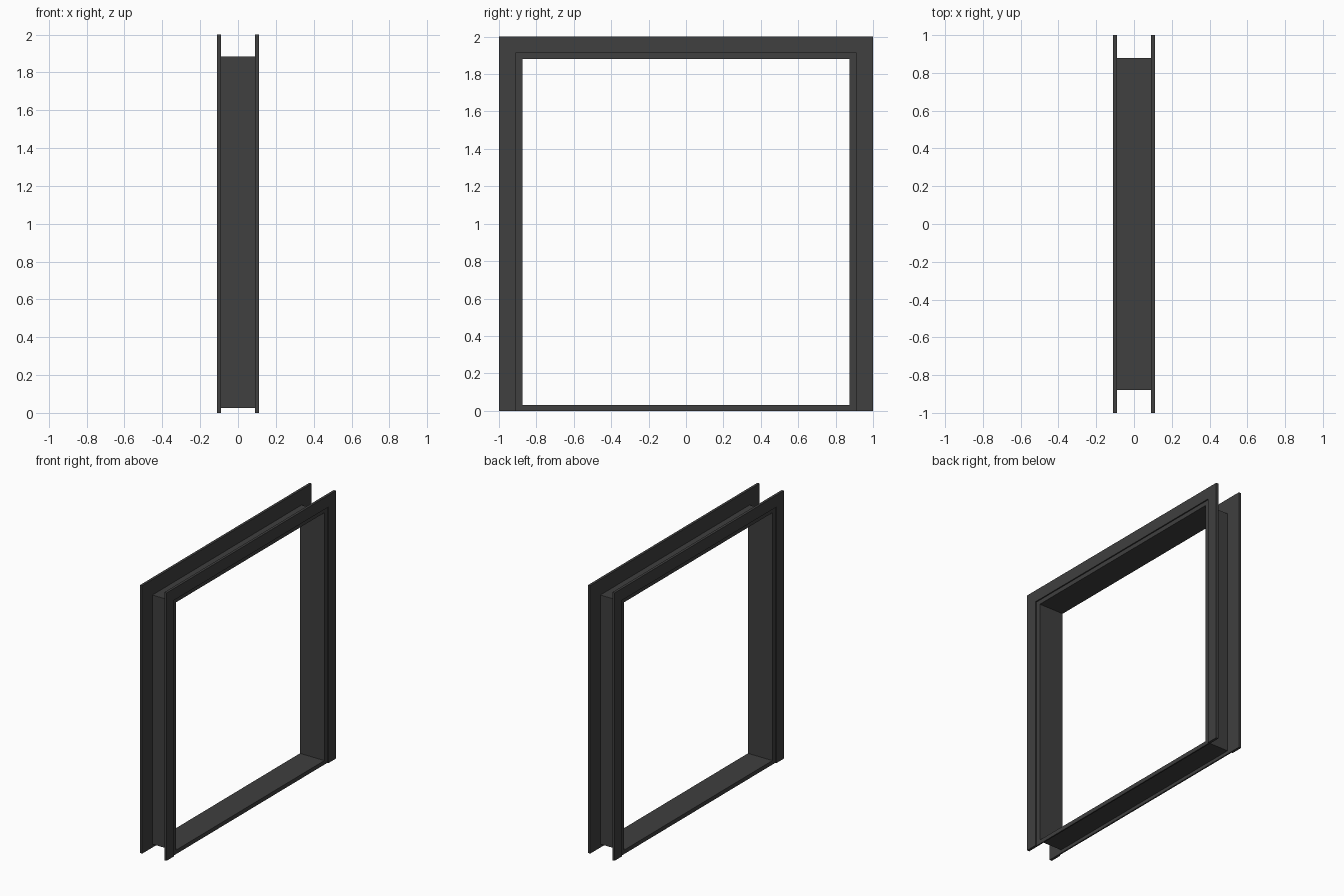
import bpy, bmesh

if "Cube" in bpy.data.objects:
    bpy.data.objects.remove(bpy.data.objects["Cube"])

dark = bpy.data.materials.new("dark_grey")
dark.diffuse_color = (0.05, 0.05, 0.05, 1)
dark.use_nodes = True
dark.node_tree.nodes["Principled BSDF"].inputs["Base Color"].default_value = dark.diffuse_color


def rect(half, low, high):
    """Rectangle loop in the YZ plane."""
    return [(-half, low), (half, low), (half, high), (-half, high)]


def frame(name, outer, inner, x0, x1, open_bottom=False):
    """Mitred frame between two rectangles, extruded from x0 to x1."""
    bm = bmesh.new()
    o = [bm.verts.new((x0, y, z)) for y, z in outer]
    i = [bm.verts.new((x0, y, z)) for y, z in inner]
    # side order: bottom, right, top, left
    for k in range(1 if open_bottom else 0, 4):
        n = (k + 1) % 4
        bm.faces.new((o[k], o[n], i[n], i[k]))
    ext = bmesh.ops.extrude_face_region(bm, geom=bm.faces[:], use_keep_orig=True)
    verts = [g for g in ext["geom"] if isinstance(g, bmesh.types.BMVert)]
    bmesh.ops.translate(bm, verts=verts, vec=(x1 - x0, 0, 0))
    bmesh.ops.recalc_face_normals(bm, faces=bm.faces[:])
    mesh = bpy.data.meshes.new(name)
    bm.to_mesh(mesh)
    bm.free()
    mesh.materials.append(dark)
    obj = bpy.data.objects.new(name, mesh)
    bpy.context.collection.objects.link(obj)
    return obj


# Thin liner around the opening
frame("opening_liner", rect(0.88, 0.025, 1.885), rect(0.875, 0.03, 1.88), -0.092, 0.092)

for side, s in (("left", -1), ("right", 1)):
    # Recessed lip that joins the liner to the casing
    frame(side + "_inner_lip", rect(0.913, 0, 1.913), rect(0.875, 0.03, 1.88),
          s * 0.091, s * 0.101)
    # Raised casing on two jambs and the head, open at the floor
    frame(side + "_casing", rect(1.0, 0, 2.0), rect(0.912, 0, 1.912),
          s * 0.091, s * 0.11, open_bottom=True)
